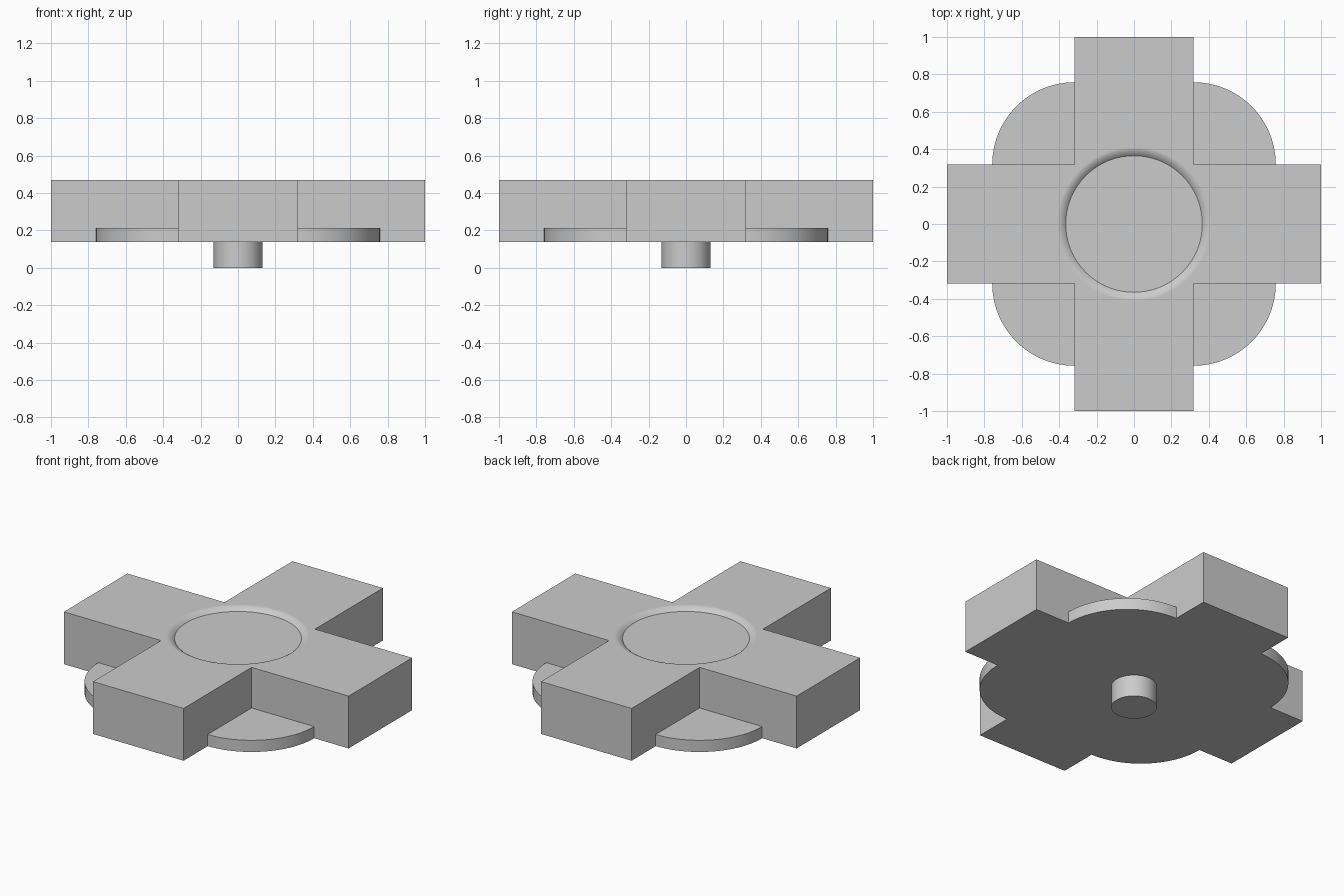
import bpy
import bmesh
from math import cos, sin, pi

if "Cube" in bpy.data.objects:
    bpy.data.objects.remove(bpy.data.objects["Cube"], do_unlink=True)

ARM = 0.318        # half width of each arm
REACH = 1.0        # arm length from the centre
BASE, TOP = 0.138, 0.47
PLATE_TOP = 0.212
PLATE_R = 0.44     # corner plate radius
DISH_R, DISH_RIM, DISH_DEPTH = 0.365, 0.41, 0.022

grey = bpy.data.materials.new("plain_grey")
grey.use_nodes = True
grey.diffuse_color = (0.6, 0.6, 0.6, 1)
grey.node_tree.nodes["Principled BSDF"].inputs["Base Color"].default_value = (0.6, 0.6, 0.6, 1)


def quarter_turn(p, n):
    x, y = p
    for _ in range(n):
        x, y = -y, x
    return x, y


def add_prism(bm, outline, z0, z1):
    """Closed prism over a counter-clockwise outline."""
    low = [bm.verts.new((x, y, z0)) for x, y in outline]
    high = [bm.verts.new((x, y, z1)) for x, y in outline]
    bm.faces.new(low[::-1])
    bm.faces.new(high)
    n = len(outline)
    for i in range(n):
        j = (i + 1) % n
        bm.faces.new((low[i], low[j], high[j], high[i]))


def finish(name, bm):
    bmesh.ops.recalc_face_normals(bm, faces=bm.faces)
    mesh = bpy.data.meshes.new(name)
    bm.to_mesh(mesh)
    bm.free()
    mesh.materials.append(grey)
    obj = bpy.data.objects.new(name, mesh)
    bpy.context.collection.objects.link(obj)
    return obj


def circle(r, steps):
    return [(r * cos(2 * pi * i / steps), r * sin(2 * pi * i / steps)) for i in range(steps)]


# Cross body
arm = [(REACH, -ARM), (REACH, ARM), (ARM, ARM)]
bm = bmesh.new()
add_prism(bm, [quarter_turn(p, n) for n in range(4) for p in arm], BASE, TOP)
body = finish("cross_body", bm)

# Dish cutter: flat floor with a rounded-over rim
bm = bmesh.new()
STEPS, SEGS = 96, 6
profile = []
for i in range(SEGS + 1):
    t = i / SEGS
    profile.append((DISH_R + (DISH_RIM - DISH_R) * t, TOP - DISH_DEPTH * (1 - t) ** 2))
profile.append((DISH_RIM, TOP + 0.1))
rings = [[bm.verts.new((x, y, z)) for x, y in circle(r, STEPS)] for r, z in profile]
bm.faces.new(rings[0])
bm.faces.new(rings[-1])
for a, b in zip(rings, rings[1:]):
    for i in range(STEPS):
        j = (i + 1) % STEPS
        bm.faces.new((a[i], a[j], b[j], b[i]))
cutter = finish("dish_cutter", bm)
cutter.hide_render = True
cutter.hide_viewport = True
cut = body.modifiers.new("dish", "BOOLEAN")
cut.operation = "DIFFERENCE"
cut.solver = "EXACT"
cut.object = cutter
# Only the sloping rim is smooth shaded
for face in cutter.data.polygons:
    face.use_smooth = 0.05 < abs(face.normal.z) < 0.995

# Rounded corner plates between the arms
bm = bmesh.new()
ARC = 24
pie = [(ARM, ARM)]
for i in range(ARC + 1):
    a = pi / 2 * i / ARC
    pie.append((ARM + PLATE_R * cos(a), ARM + PLATE_R * sin(a)))
for n in range(4):
    add_prism(bm, [quarter_turn(p, n) for p in pie], BASE, PLATE_TOP)
plates = finish("corner_plates", bm)

# Round peg underneath
bm = bmesh.new()
add_prism(bm, circle(0.131, 48), 0, BASE + 0.03)
peg = finish("bottom_peg", bm)

# Smooth curved walls, keep flat edges crisp
for obj in (plates, peg):
    bpy.ops.object.select_all(action="DESELECT")
    obj.select_set(True)
    bpy.context.view_layer.objects.active = obj
    bpy.ops.object.shade_smooth_by_angle(angle=pi / 6)
